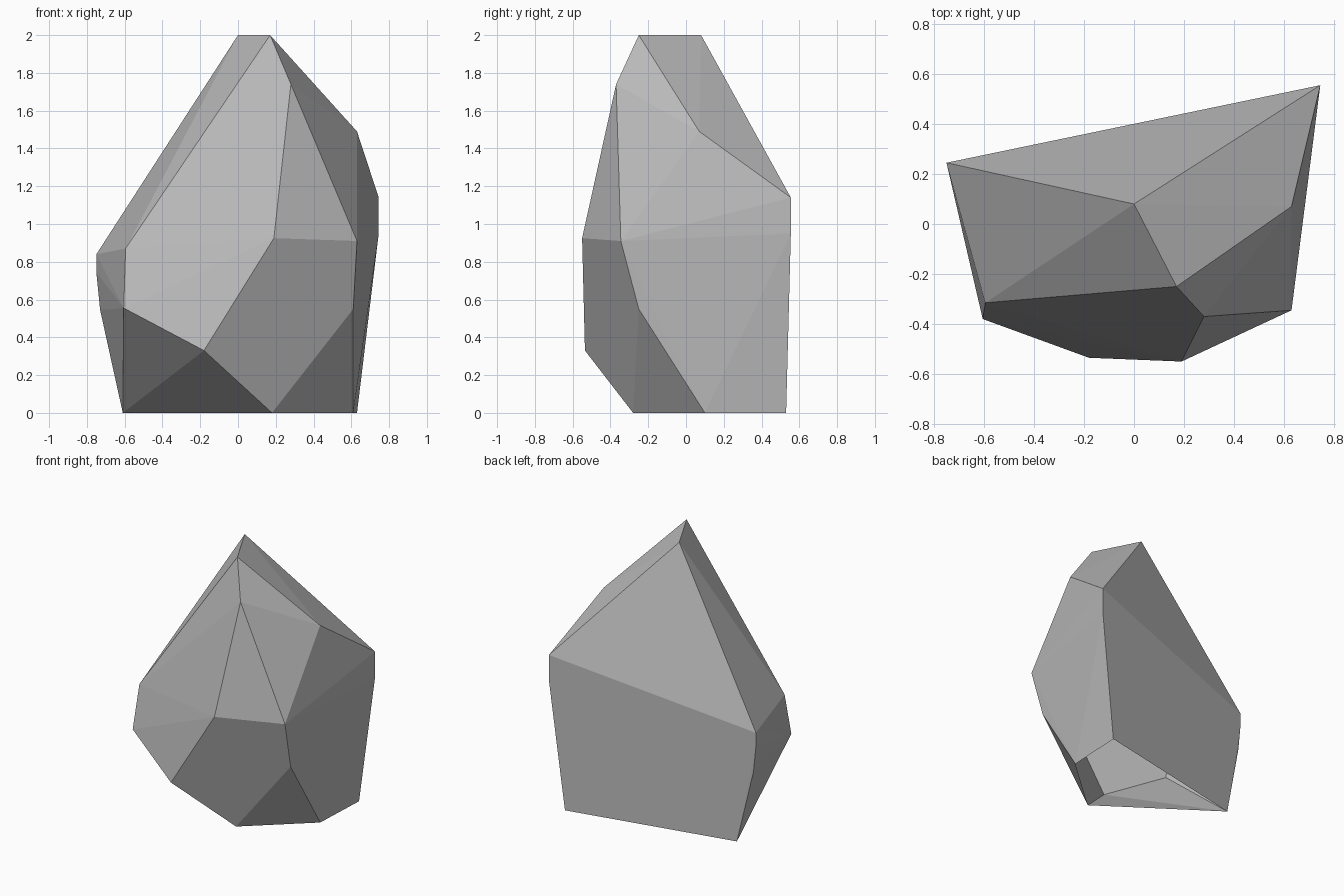
import bpy
import bmesh

# Remove the default cube
cube = bpy.data.objects.get("Cube")
if cube:
    bpy.data.objects.remove(cube, do_unlink=True)

# Stone material
stone = bpy.data.materials.new("stone_grey")
stone.use_nodes = True
grey = (0.5, 0.5, 0.5, 1)
stone.diffuse_color = grey
stone.node_tree.nodes["Principled BSDF"].inputs["Base Color"].default_value = grey

# Corners of the faceted boulder, by level
peak = [(0, 0.08, 2), (0.17, -0.25, 2), (0.28, -0.37, 1.74), (0.63, 0.07, 1.49)]
back = [(0.745, 0.555, 1.14), (0.745, 0.555, 0.95),
        (-0.75, 0.245, 0.84), (-0.75, 0.245, 0.745), (-0.73, 0.245, 0.545)]
front = [(0.63, -0.345, 0.91), (0.19, -0.55, 0.925), (-0.595, -0.315, 0.87),
         (-0.605, -0.38, 0.555), (0.61, -0.25, 0.55), (-0.18, -0.535, 0.33)]
base = [(-0.61, 0.27, 0), (0.18, -0.28, 0), (0.61, 0.1, 0), (0.63, 0.53, 0)]

# Wrap the corners in a hull
bm = bmesh.new()
for corner in peak + back + front + base:
    bm.verts.new(corner)
bmesh.ops.convex_hull(bm, input=bm.verts)
bm.normal_update()

# Leave the underside open
under = [f for f in bm.faces if all(v.co.z < 0.01 for v in f.verts)]
bmesh.ops.delete(bm, geom=under, context="FACES")

# Merge nearly flat neighbours into broad facets
bmesh.ops.dissolve_limit(bm, angle_limit=0.02, verts=bm.verts, edges=bm.edges)

mesh = bpy.data.meshes.new("boulder")
bm.to_mesh(mesh)
bm.free()
mesh.materials.append(stone)
boulder = bpy.data.objects.new("boulder", mesh)
bpy.context.collection.objects.link(boulder)
